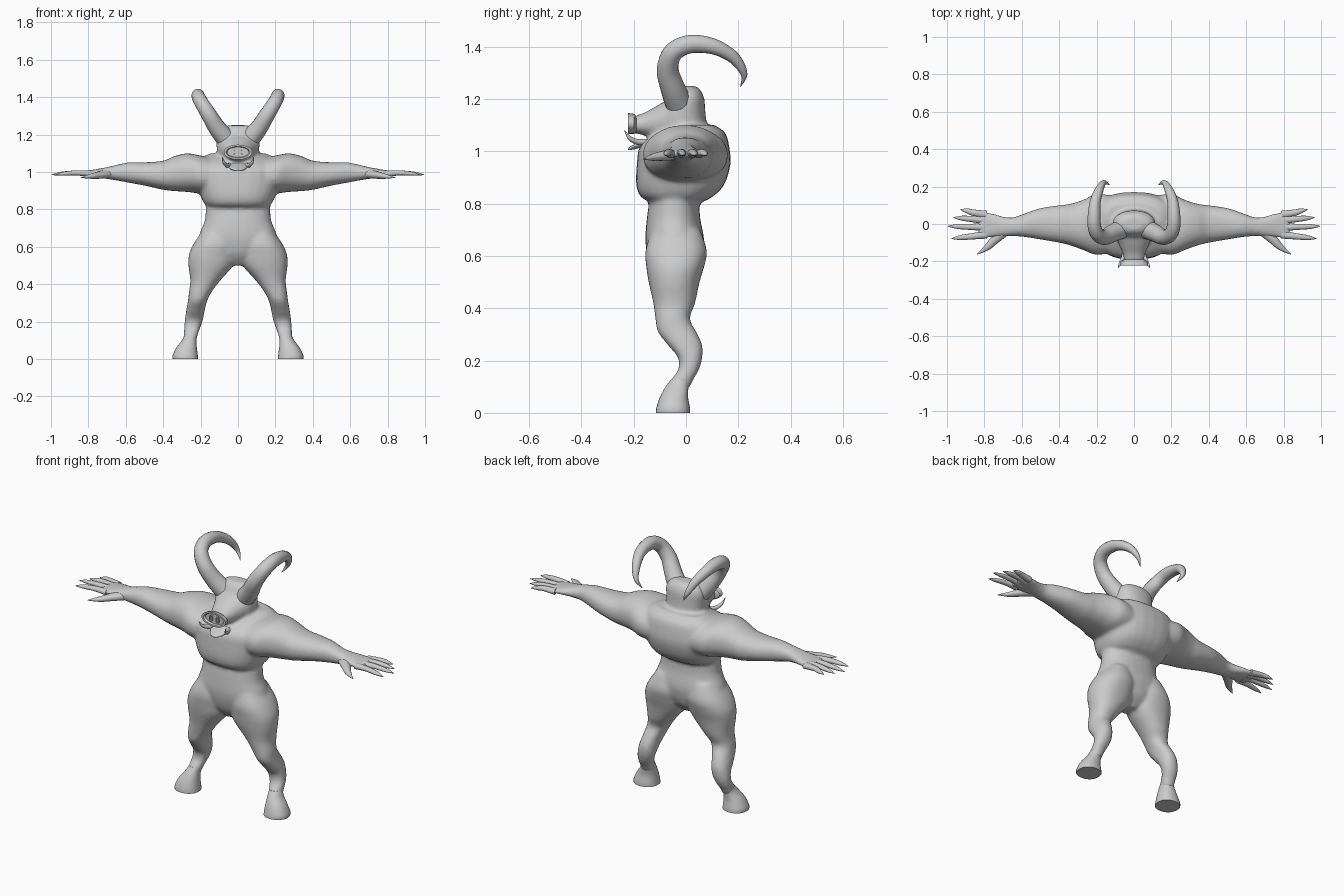
import bpy, bmesh, math
from mathutils import Vector

grey = bpy.data.materials.new("stone grey")
grey.diffuse_color = (0.6, 0.6, 0.6, 1)


def resample(rows, steps):
    """Catmull-Rom interpolation through rows of numbers."""
    rows = [Vector(r) for r in rows]
    out = []
    for i in range(len(rows) - 1):
        p0, p1 = rows[max(i - 1, 0)], rows[i]
        p2, p3 = rows[i + 1], rows[min(i + 2, len(rows) - 1)]
        for k in range(steps):
            t = k / steps
            out.append(0.5 * (2 * p1 + (p2 - p0) * t + (2 * p0 - 5 * p1 + 4 * p2 - p3) * t * t
                              + (3 * p1 - p0 - 3 * p2 + p3) * t ** 3))
    return out + [rows[-1]]


def skin(bm, loops):
    """Bridge vertex loops and cap both ends."""
    rings = [[bm.verts.new(p) for p in loop] for loop in loops]
    n = len(rings[0])
    for a, b in zip(rings, rings[1:]):
        for i in range(n):
            bm.faces.new((a[i], a[(i + 1) % n], b[(i + 1) % n], b[i]))
    bm.faces.new(rings[0])
    bm.faces.new(rings[-1])


def loft(bm, axis, rows, sign=1, n=28, steps=4, power=0.9):
    """Rows are (position on axis, low a, high a, low b, high b)."""
    loops = []
    for t, a0, a1, b0, b1 in resample(rows, steps):
        loop = []
        for i in range(n):
            c, s = math.cos(math.tau * i / n), math.sin(math.tau * i / n)
            a = (a0 + a1) / 2 + (a1 - a0) / 2 * math.copysign(abs(c) ** power, c)
            b = (b0 + b1) / 2 + (b1 - b0) / 2 * math.copysign(abs(s) ** power, s)
            p = {'x': (t, a, b), 'y': (a, t, b), 'z': (a, b, t)}[axis]
            loop.append((p[0] * sign, p[1], p[2]))
        loops.append(loop)
    skin(bm, loops)


def tube(bm, rows, n=14, steps=5, flat=1.0):
    """Rows are (x, y, z, radius); flat squashes the section vertically."""
    pts = resample(rows, steps)
    pos = [Vector(p[:3]) for p in pts]
    tangent = (pos[1] - pos[0]).normalized()
    u = tangent.orthogonal().normalized()
    loops = []
    for i, p in enumerate(pos):
        t = (pos[min(i + 1, len(pos) - 1)] - pos[max(i - 1, 0)]).normalized()
        u = tangent.rotation_difference(t) @ u
        tangent = t
        v = t.cross(u)
        loop = []
        for k in range(n):
            ang = math.tau * k / n
            off = (u * math.cos(ang) + v * math.sin(ang)) * max(pts[i][3], 0.001)
            off.z *= flat
            loop.append(p + off)
        loops.append(loop)
    skin(bm, loops)


def finish(name, bm, mirror=False):
    bmesh.ops.recalc_face_normals(bm, faces=bm.faces)
    me = bpy.data.meshes.new(name)
    bm.to_mesh(me)
    bm.free()
    me.materials.append(grey)
    ob = bpy.data.objects.new(name, me)
    bpy.context.collection.objects.link(ob)
    bpy.context.view_layer.objects.active = ob
    ob.select_set(True)
    bpy.ops.object.shade_smooth_by_angle(angle=math.radians(45))
    ob.select_set(False)
    if mirror:
        ob.modifiers.new("Mirror", 'MIRROR').use_mirror_merge = False
    return ob


# Body: torso, legs, arms and head fused into one skin
bm = bmesh.new()
loft(bm, 'z', [(.50, -.04, .04, -.09, .0), (.56, -.14, .14, -.135, .05), (.65, -.205, .205, -.155, .07),
               (.74, -.178, .178, -.15, .055), (.81, -.172, .172, -.14, .05)])           # belly
loft(bm, 'z', [(.805, -.14, .14, -.13, .06), (.825, -.175, .175, -.172, .10), (.87, -.2, .2, -.19, .145),
               (.95, -.225, .225, -.188, .17), (1.02, -.23, .23, -.175, .165),
               (1.07, -.2, .2, -.11, .15), (1.1, -.15, .15, -.02, .11)], power=.8)       # chest
loft(bm, 'z', [(1.0, -.12, .12, -.1, .1), (1.07, -.11, .11, -.11, .085), (1.14, -.115, .115, -.105, .075),
               (1.2, -.113, .113, -.07, .07), (1.235, -.09, .09, -.05, .055),
               (1.25, -.05, .05, -.03, .035)])                                           # skull
loft(bm, 'y', [(0, -.1, .1, 1.04, 1.22), (-.06, -.1, .1, 1.045, 1.2), (-.11, -.08, .08, 1.05, 1.175),
               (-.16, -.06, .06, 1.062, 1.147), (-.2, -.052, .052, 1.068, 1.135)])       # muzzle
for s in (1, -1):
    loft(bm, 'z', [(.09, .225, .29, -.07, .01), (.13, .215, .29, -.055, .03), (.165, .203, .288, -.03, .05),
                   (.21, .187, .284, -.03, .062), (.26, .178, .277, -.07, .062), (.31, .165, .268, -.108, .04),
                   (.36, .14, .262, -.117, .015), (.42, .095, .255, -.125, .035), (.5, .025, .265, -.143, .052),
                   (.56, .01, .262, -.152, .07), (.62, .01, .235, -.155, .08), (.7, .04, .18, -.13, .055)],
         s)                                                                              # leg
    loft(bm, 'x', [(.1, -.15, .15, .88, 1.07), (.2, -.165, .16, .885, 1.088), (.27, -.14, .13, .893, 1.1),
                   (.34, -.115, .108, .898, 1.085), (.4, -.1, .1, .905, 1.06), (.5, -.083, .085, .927, 1.052),
                   (.58, -.07, .058, .942, 1.052), (.65, -.065, .035, .955, 1.038), (.7, -.068, .04, .963, 1.026),
                   (.76, -.072, .058, .972, 1.015), (.82, -.078, .066, .978, 1.005),
                   (.835, -.068, .056, .982, 1.0)], s)                                   # arm and palm
body = finish("body", bm)
rem = body.modifiers.new("Fuse", 'REMESH')
rem.mode, rem.voxel_size, rem.use_smooth_shade = 'VOXEL', .01, True
smo = body.modifiers.new("Soften", 'SMOOTH')
smo.factor, smo.iterations = .5, 5

# Hooves
bm = bmesh.new()
loft(bm, 'z', [(0, .213, .35, -.115, .016), (.02, .215, .349, -.113, .015), (.06, .22, .33, -.1, .008),
               (.1, .223, .3, -.078, .01), (.13, .222, .286, -.055, .02)])
finish("hooves", bm, True)

# Fingers and thumbs
bm = bmesh.new()
for y0, x1, y1 in ((.05, .928, .077), (.02, .965, .035), (-.018, .995, -.012), (-.057, .975, -.078)):
    tube(bm, [(.79, y0, .99, .021), (.86, y0 * .6 + y1 * .4, .995, .017),
              (.79 + (x1 - .79) * .75, y0 * .25 + y1 * .75, .991, .013), (x1, y1, .985, .002)], flat=.8)
tube(bm, [(.69, -.035, .99, .03), (.745, -.085, .983, .024), (.785, -.125, .977, .017),
          (.84, -.162, .97, .002)], flat=.8)
finish("fingers", bm, True)

# Curled horns
bm = bmesh.new()
tube(bm, [(.075, -.03, 1.19, .052), (.115, -.05, 1.24, .047), (.158, -.07, 1.31, .042),
          (.195, -.055, 1.37, .038), (.212, -.01, 1.403, .036), (.213, .05, 1.41, .034),
          (.207, .12, 1.395, .029), (.185, .185, 1.355, .023), (.16, .222, 1.295, .013),
          (.13, .208, 1.247, .001)])
finish("horns", bm, True)

# Snout disc with a raised rim
bm = bmesh.new()
loft(bm, 'y', [(-.19, -.055, .055, 1.07, 1.135), (-.198, -.073, .073, 1.067, 1.143),
               (-.222, -.076, .076, 1.066, 1.146), (-.222, -.064, .064, 1.075, 1.137),
               (-.212, -.058, .058, 1.079, 1.133)], steps=1, power=1)
finish("snout", bm)

# Nostrils
bm = bmesh.new()
loft(bm, 'y', [(-.206, .01, .032, 1.086, 1.128), (-.218, .01, .032, 1.086, 1.128),
               (-.218, .015, .027, 1.093, 1.121), (-.21, .016, .026, 1.094, 1.12)], n=12, steps=1, power=1)
finish("nostrils", bm, True)

# Lower jaw
bm = bmesh.new()
loft(bm, 'y', [(-.09, -.07, .07, 1.02, 1.06), (-.14, -.06, .06, 1.025, 1.052),
               (-.18, -.048, .048, 1.012, 1.034), (-.21, -.03, .03, 1.005, 1.02),
               (-.222, -.008, .008, 1.005, 1.012)], n=20)
finish("lower_jaw", bm)

# Tusks
bm = bmesh.new()
tube(bm, [(.045, -.15, 1.035, .013), (.06, -.185, 1.036, .011), (.075, -.215, 1.05, .008),
          (.084, -.235, 1.08, .001)], n=10)
finish("tusks", bm, True)
